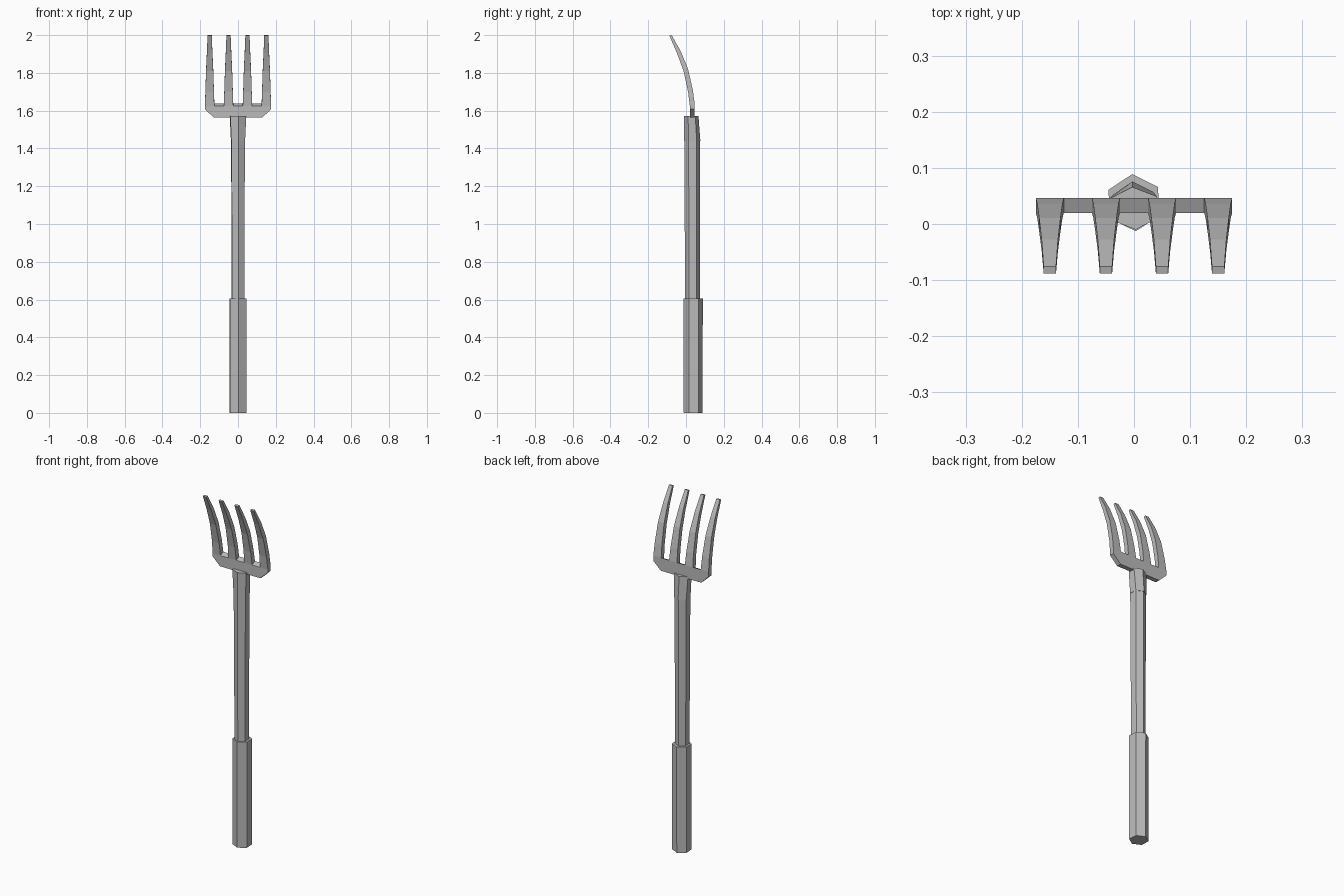
import bpy, bmesh, math

old = bpy.data.objects.get("Cube")
if old:
    bpy.data.objects.remove(old, do_unlink=True)

steel = bpy.data.materials.new("grey")
steel.use_nodes = True
GREY = (0.5, 0.5, 0.5, 1)
steel.diffuse_color = GREY
steel.node_tree.nodes["Principled BSDF"].inputs["Base Color"].default_value = GREY


def finish(name, bm):
    bmesh.ops.remove_doubles(bm, verts=bm.verts, dist=0.0001)
    bmesh.ops.recalc_face_normals(bm, faces=bm.faces)
    mesh = bpy.data.meshes.new(name)
    bm.to_mesh(mesh)
    bm.free()
    mesh.materials.append(steel)
    bpy.context.collection.objects.link(bpy.data.objects.new(name, mesh))


def loft(bm, rings, cap_start=True):
    """Skin a list of matching point loops and cap the ends."""
    loops = [[bm.verts.new(p) for p in ring] for ring in rings]
    n = len(loops[0])
    for a, b in zip(loops, loops[1:]):
        for i in range(n):
            j = (i + 1) % n
            bm.faces.new((a[i], a[j], b[j], b[i]))
    if cap_start:
        bm.faces.new(loops[0])
    bm.faces.new(loops[-1])


def hexagon(rx, ry, y, z):
    """Six-sided section with a corner to the front, turned slightly."""
    angles = [math.radians(33.5 + 60 * i) for i in range(6)]
    return [(rx * math.cos(a), y + ry * math.sin(a), z) for a in angles]


# Handle: grip, shaft and flared socket, each (rx, ry, y, z) sections
handle = {
    "grip": [(0.05, 0.05, 0.038, 0), (0.051, 0.051, 0.038, 0.605)],
    "shaft": [(0.037, 0.039, 0.034, 0.6), (0.041, 0.041, 0.032, 1.45)],
    "socket": [(0.042, 0.043, 0.033, 1.44), (0.049, 0.038, 0.028, 1.573)],
}
for name, sections in handle.items():
    bm = bmesh.new()
    loft(bm, [hexagon(*s) for s in sections])
    finish(name, bm)

# Fork head: crossbar with bevelled lower corners and four curved tines
bm = bmesh.new()
FRONT, BACK, FLOOR_F, FLOOR_B = 0.02, 0.046, 1.625, 1.637
centres = [-0.15, -0.05, 0.05, 0.15]
feet = [c + s * 0.025 for c in centres for s in (-1, 1)]


def bar_side(y, top):
    low = [(0.175, y, 1.608), (0.128, y, 1.563), (-0.128, y, 1.563), (-0.175, y, 1.608)]
    return [(x, y, top) for x in feet] + low


loft(bm, [bar_side(FRONT, FLOOR_F), bar_side(BACK, FLOOR_B)])

# Open the bar under each tine so that the tines grow out of it
holes = [f for f in bm.faces if len(f.verts) == 4
         and min(v.co.z for v in f.verts) > 1.62
         and any(abs(f.calc_center_median().x - c) < 0.01 for c in centres)]
bmesh.ops.delete(bm, geom=holes, context="FACES_ONLY")

# Tine sections: half width, front y, back y, front z, back z
sections = [
    (0.025, FRONT, BACK, FLOOR_F, FLOOR_B),
    (0.0225, 0.011, 0.036, 1.70, 1.71),
    (0.019, -0.013, 0.011, 1.81, 1.82),
    (0.0145, -0.048, -0.028, 1.905, 1.915),
    (0.011, -0.088, -0.076, 1.997, 2.0),
]
for c in centres:
    loft(bm, [[(c - w, f, zf), (c + w, f, zf), (c + w, b, zb), (c - w, b, zb)]
              for w, f, b, zf, zb in sections], cap_start=False)
finish("fork_head", bm)
